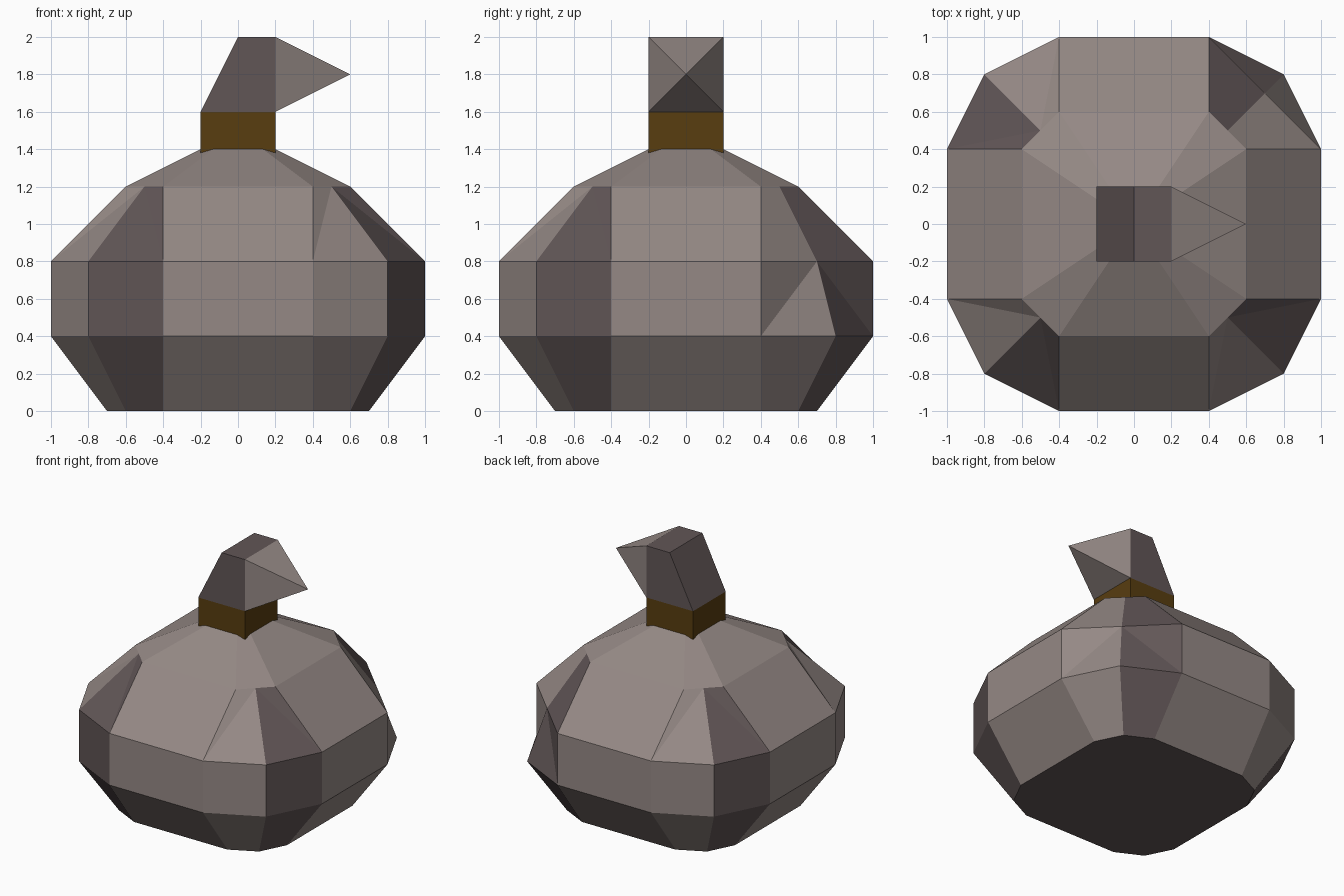
import bpy, bmesh

if "Cube" in bpy.data.objects:
    bpy.data.objects.remove(bpy.data.objects["Cube"])


def material(name, rgb):
    m = bpy.data.materials.new(name)
    m.diffuse_color = (*rgb, 1)
    m.use_nodes = True
    m.node_tree.nodes["Principled BSDF"].inputs["Base Color"].default_value = m.diffuse_color
    return m


LIGHT = material("light_taupe", (0.30, 0.25, 0.235))
DARK = material("dark_taupe", (0.12, 0.093, 0.094))
BROWN = material("brown_band", (0.098, 0.047, 0.005))


def finish(bm, name, mats):
    bmesh.ops.recalc_face_normals(bm, faces=bm.faces)
    me = bpy.data.meshes.new(name)
    bm.to_mesh(me)
    bm.free()
    for m in mats:
        me.materials.append(m)
    ob = bpy.data.objects.new(name, me)
    bpy.context.collection.objects.link(ob)
    return ob


def ring(half, reach, corner):
    """Twelve-sided outline: one side and one corner, turned four times."""
    pts = [(-half, -reach), (half, -reach), (corner, -corner)]
    out = []
    for _ in range(4):
        out += pts
        pts = [(-y, x) for x, y in pts]
    return out


# Body: stacked rings (height, half side, reach, corner)
levels = [(0, .4, .7, .6), (.4, .4, 1, .8), (.8, .4, 1, .8),
          (1.2, .4, .6, .5), (1.4, .4 / 3, .2, .5 / 3)]
bm = bmesh.new()
rings = [[bm.verts.new((x, y, z)) for x, y in ring(h, r, c)]
         for z, h, r, c in levels]
rings[2][5].co = (.7, .7, .8)  # dented back right corner
for k in range(4):
    lo, hi = rings[k], rings[k + 1]
    for i in range(12):
        j = (i + 1) % 12
        if i % 3 == 0:
            faces = [(lo[i], lo[j], hi[j], hi[i])]
        elif i % 3 == 1:   # split from side to upper corner
            faces = [(lo[i], lo[j], hi[j]), (lo[i], hi[j], hi[i])]
        else:
            faces = [(lo[i], lo[j], hi[i]), (lo[j], hi[j], hi[i])]
        for f in faces:
            # dark stripe on one side of each corner, below the shoulder
            bm.faces.new(f).material_index = int(i % 3 == 2 and k < 3)
bm.faces.new(rings[0][::-1]).material_index = 1   # dark underside
bm.faces.new(rings[-1])
finish(bm, "body", [LIGHT, DARK])

# Neck band
bm = bmesh.new()
bmesh.ops.create_cube(bm, size=1)
for v in bm.verts:
    v.co = (v.co.x * .4, v.co.y * .4, 1.6 if v.co.z > 0 else 1.34)
finish(bm, "neck_band", [BROWN])

# Head: block with a sloping back
bm = bmesh.new()
profile = [(-.2, 1.6), (.2, 1.6), (.2, 2), (0, 2)]
sides = [[bm.verts.new((x, y, z)) for x, z in profile] for y in (-.2, .2)]
bm.faces.new(sides[0])
bm.faces.new(sides[1][::-1])
for i in range(4):
    j = (i + 1) % 4
    bm.faces.new((sides[0][i], sides[1][i], sides[1][j], sides[0][j]))
finish(bm, "head", [DARK])

# Beak: pyramid on the head's flat side
bm = bmesh.new()
base = [bm.verts.new((.2, y, z)) for y, z in
        [(-.2, 1.6), (.2, 1.6), (.2, 2), (-.2, 2)]]
tip = bm.verts.new((.6, 0, 1.8))
bm.faces.new(base)
for i in range(4):
    bm.faces.new((base[i], base[(i + 1) % 4], tip))
finish(bm, "beak", [LIGHT])
